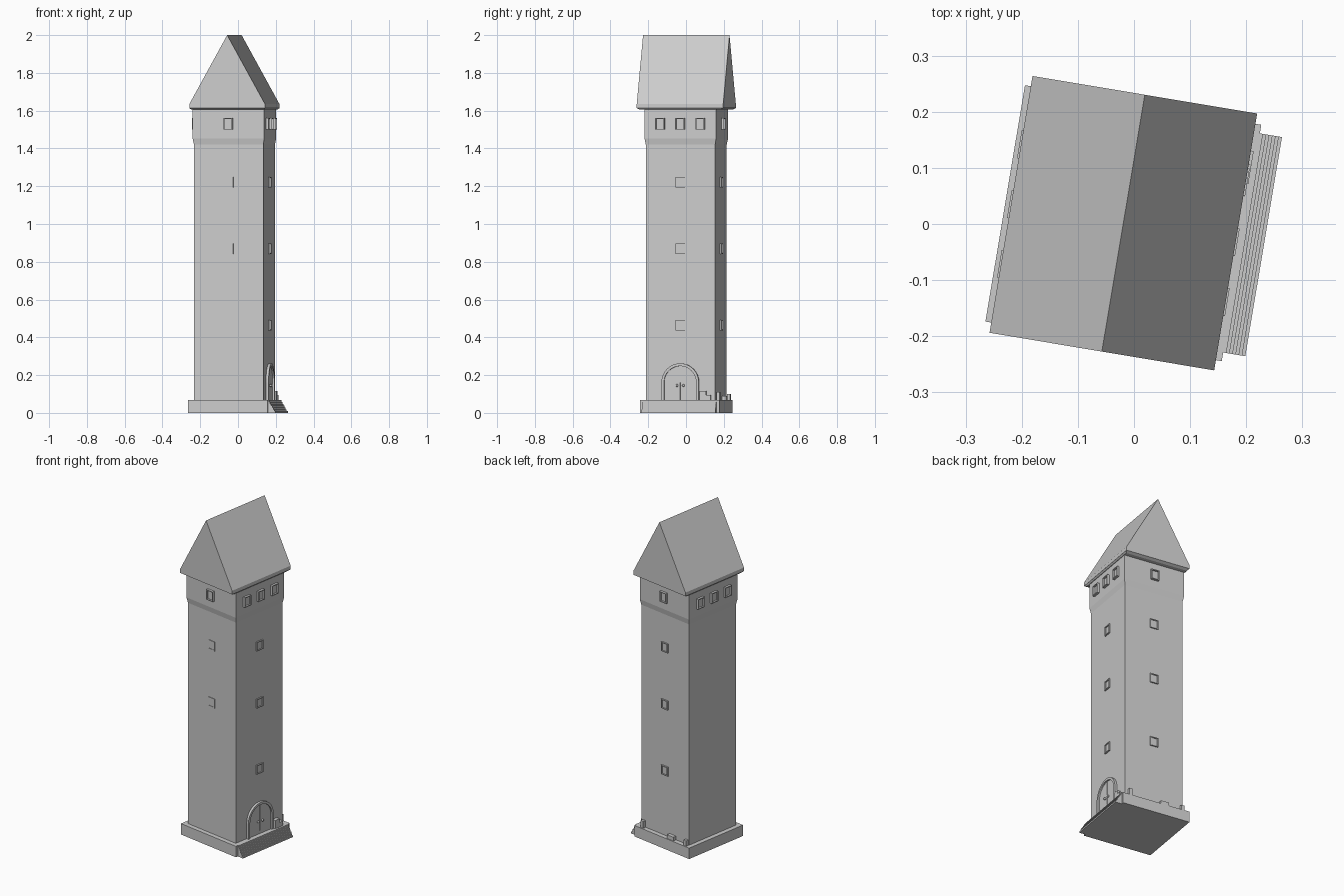
import bpy, bmesh, math
from mathutils import Matrix, Vector

cube = bpy.data.objects.get("Cube")
if cube:
    bpy.data.objects.remove(cube, do_unlink=True)

stone = bpy.data.materials.new("plain_grey")
stone.use_nodes = True
GREY = (0.6, 0.6, 0.6, 1)
stone.diffuse_color = GREY
stone.node_tree.nodes["Principled BSDF"].inputs["Base Color"].default_value = GREY

# The whole tower is turned a little about its upright axis
PLACE = Matrix.Translation((-0.019, 0.0015, 0)) @ Matrix.Rotation(math.radians(-9.5), 4, 'Z')
WALL, UPPER, PLINTH = 0.186, 0.192, 0.2135


def finish(name, bm, turn=Matrix.Identity(4)):
    bmesh.ops.recalc_face_normals(bm, faces=bm.faces)
    bm.transform(PLACE @ turn)
    mesh = bpy.data.meshes.new(name)
    bm.to_mesh(mesh)
    bm.free()
    mesh.materials.append(stone)
    obj = bpy.data.objects.new(name, mesh)
    bpy.context.collection.objects.link(obj)
    return obj


def add_box(bm, lo, hi):
    lo, hi = Vector(lo), Vector(hi)
    size = hi - lo
    m = Matrix.Translation((lo + hi) / 2) @ Matrix.Diagonal((*size, 1))
    bmesh.ops.create_cube(bm, size=1, matrix=m)


def box(name, lo, hi, turn=Matrix.Identity(4)):
    bm = bmesh.new()
    add_box(bm, lo, hi)
    return finish(name, bm, turn)


def prism(name, profile, depth_lo, depth_hi, turn=Matrix.Identity(4)):
    """Extrude an (x, z) outline along y."""
    bm = bmesh.new()
    face = bm.faces.new([bm.verts.new((x, depth_lo, z)) for x, z in profile])
    out = bmesh.ops.extrude_face_region(bm, geom=[face])
    verts = [g for g in out["geom"] if isinstance(g, bmesh.types.BMVert)]
    bmesh.ops.translate(bm, verts=verts, vec=(0, depth_hi - depth_lo, 0))
    return finish(name, bm, turn)


def loft(name, rings):
    """Stack rectangles given as (half x, half y, z)."""
    bm = bmesh.new()
    loops = [[bm.verts.new((sx * a, sy * b, z)) for sx, sy in ((-1, -1), (1, -1), (1, 1), (-1, 1))]
             for a, b, z in rings]
    for low, high in zip(loops, loops[1:]):
        for i in range(4):
            j = (i + 1) % 4
            bm.faces.new((low[i], low[j], high[j], high[i]))
    bm.faces.new(loops[0][::-1])
    bm.faces.new(loops[-1])
    return finish(name, bm)


def facing(degrees):
    return Matrix.Rotation(math.radians(degrees), 4, 'Z')


# Plinth, shaft with flared top storey
box("plinth", (-PLINTH, -PLINTH, 0), (PLINTH, PLINTH, 0.067))
loft("tower_walls", [(WALL, WALL, 0.06), (WALL, WALL, 1.42), (UPPER, UPPER, 1.453), (UPPER, UPPER, 1.62)])

# Gabled roof with a small tapered lip under the eaves
prism("roof", [(-0.203, 1.613), (0.203, 1.613), (0.203, 1.635), (0, 2), (-0.203, 1.635)], -0.232, 0.232)
loft("eaves", [(0.195, 0.216, 1.605), (0.203, 0.232, 1.6135)])


# Window: a frame of four bars around a set-back pane
def window(name, across, z, wall, turn, out, half_h):
    bm = bmesh.new()
    w, bar = 0.025, 0.005
    back, front = -wall + 0.004, -wall - out
    for s in (-1, 1):
        a, b = sorted((s * w, s * (w - bar)))
        add_box(bm, (across + a, front, z - half_h), (across + b, back, z + half_h))
        a, b = sorted((s * half_h, s * (half_h - bar)))
        add_box(bm, (across - w + bar, front, z + a), (across + w - bar, back, z + b))
    add_box(bm, (across - w + bar, -wall - out * 0.25, z - half_h + bar),
            (across + w - bar, back, z + half_h - bar))
    finish(name, bm, turn)


FACES = {"front": 0, "left": 90, "back": 180, "right": 270}
for side, angle in FACES.items():
    turn = facing(angle)
    spots = (-0.108, 0, 0.108) if side in ("left", "right") else (0,)
    for i, across in enumerate(spots):
        window(f"{side}_top_window_{i + 1}", across, 1.53, UPPER, turn, 0.014, 0.031)
    rows = {"front": (0.87, 1.22), "right": ()}.get(side, (0.465, 0.87, 1.22))
    for i, z in enumerate(rows):
        window(f"{side}_window_{i + 1}", 0, z, WALL, turn, 0.003 if side == "front" else 0.008, 0.028)

# Arched double door with a raised surround
door_turn = facing(90)
SPRING, OUTER, INNER = 0.162, 0.1, 0.086
STEPS = 16


def arc(radius, start, end):
    return [(radius * math.cos(math.radians(start + (end - start) * i / STEPS)),
             SPRING + radius * math.sin(math.radians(start + (end - start) * i / STEPS)))
            for i in range(STEPS + 1)]


base = 0.067
surround = ([(OUTER, base)] + arc(OUTER, 0, 180) + [(-OUTER, base), (-INNER, base)]
            + arc(INNER, 180, 0) + [(INNER, base)])
prism("door_surround", surround, -WALL - 0.014, -WALL + 0.004, door_turn)
leaf = [(0.001, base), (INNER, base)] + arc(INNER, 0, 89)
prism("door_leaf_right", leaf, -WALL - 0.005, -WALL + 0.004, door_turn)
prism("door_leaf_left", [(-x, z) for x, z in leaf], -WALL - 0.005, -WALL + 0.004, door_turn)
for label, s in (("right", 1), ("left", -1)):
    bm = bmesh.new()
    bmesh.ops.create_uvsphere(bm, u_segments=10, v_segments=6, radius=0.007,
                              matrix=Matrix.Translation((s * 0.017, -WALL - 0.01, 0.145)))
    knob = finish(f"door_knob_{label}", bm, door_turn)
    for p in knob.data.polygons:
        p.use_smooth = True

# Steps down from the plinth below the door
COUNT, RUN = 7, 0.04
stair = [(PLINTH - 0.005, 0), (PLINTH + RUN, 0)]
for i in range(COUNT):
    x = PLINTH + RUN * (COUNT - i) / COUNT
    z = 0.067 * (i + 1) / COUNT
    stair += [(x, z), (x - RUN / COUNT, z)]
stair.append((PLINTH - 0.005, 0.067))
prism("entrance_steps", stair, -0.198, 0.198)

# Small blocks standing on the plinth
box("tall_crate", (0.184, 0.105, 0.06), (0.208, 0.14, 0.117))
box("low_crate", (0.184, 0.14, 0.06), (0.208, 0.165, 0.095))
box("back_post_left", (0.15, 0.19, 0.06), (0.17, 0.208, 0.11))
box("back_bench", (-0.085, 0.187, 0.06), (-0.035, 0.208, 0.09))
box("back_post_right", (-0.185, 0.19, 0.06), (-0.165, 0.208, 0.1))
